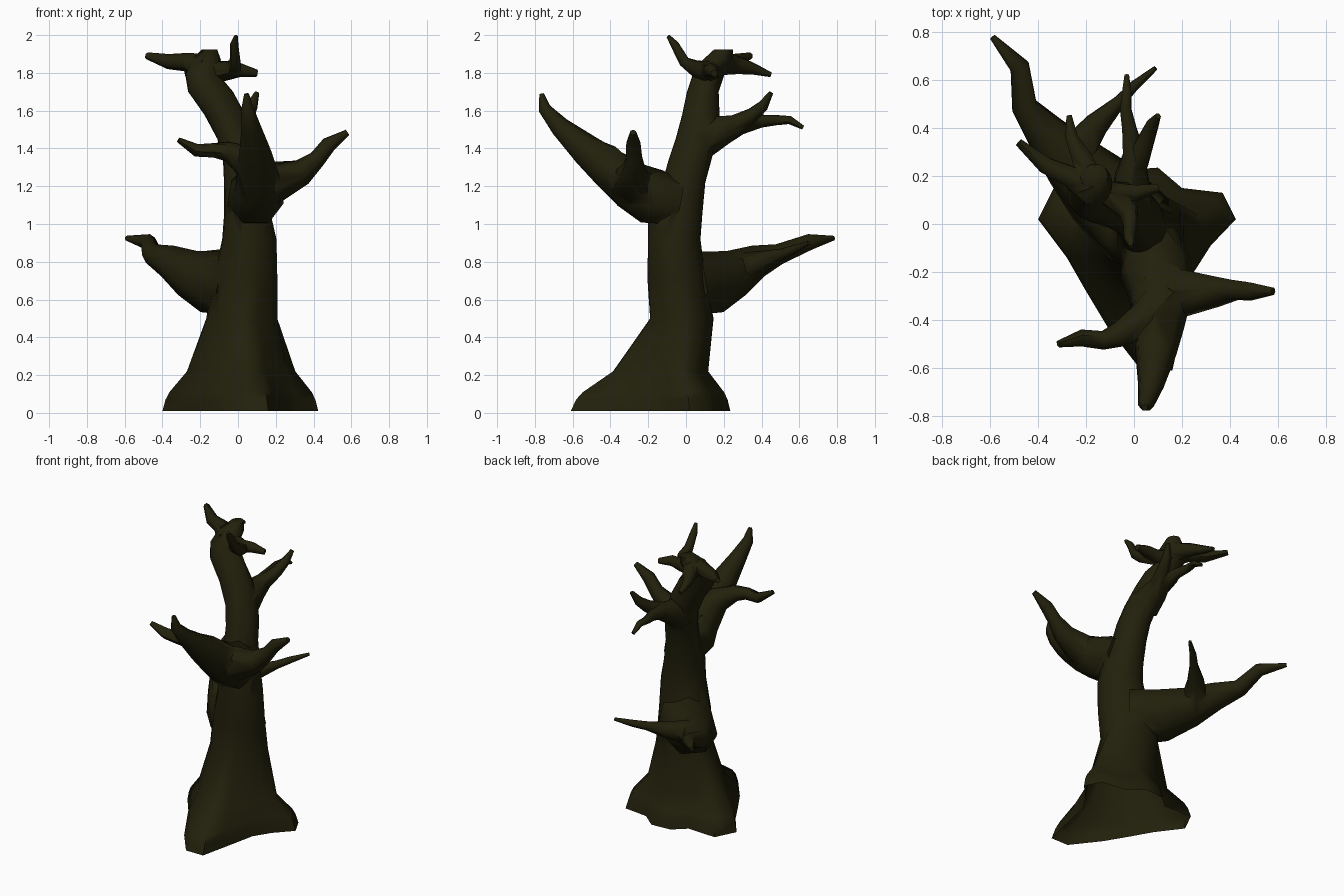
import bpy, bmesh, math
from mathutils import Vector

bark = bpy.data.materials.new("dark olive bark")
bark.diffuse_color = (0.016, 0.0145, 0.0035, 1)


def loft(name, rings):
    """Skin a list of equal-length point rings and cap the ends."""
    bm = bmesh.new()
    vs = [[bm.verts.new(p) for p in r] for r in rings]
    n = len(vs[0])
    for a, b in zip(vs, vs[1:]):
        for i in range(n):
            j = (i + 1) % n
            bm.faces.new((a[i], a[j], b[j], b[i]))
    bm.faces.new(vs[0][::-1])
    bm.faces.new(vs[-1])
    bmesh.ops.recalc_face_normals(bm, faces=bm.faces)
    me = bpy.data.meshes.new(name)
    bm.to_mesh(me)
    bm.free()
    me.materials.append(bark)
    ob = bpy.data.objects.new(name, me)
    bpy.context.collection.objects.link(ob)
    return ob


limbs = []


def branch(name, path, sides=6):
    """Tapered crooked limb; path holds (x, y, z, radius). Its base is buried in the parent."""
    pts = [Vector(p[:3]) for p in path]
    rings, u = [], None
    for i, p in enumerate(pts):
        t = (pts[min(i + 1, len(pts) - 1)] - pts[max(i - 1, 0)]).normalized()
        if u is None:
            u = Vector((0, 0, 1)) if abs(t.z) < 0.9 else Vector((1, 0, 0))
        u = (u - t * u.dot(t)).normalized()
        v = t.cross(u)
        rings.append([p + path[i][3] * (u * math.cos(k * math.tau / sides) + v * math.sin(k * math.tau / sides))
                      for k in range(sides)])
    limbs.append(loft(name, rings))


# Trunk: irregular rooted foot blending into leaning ellipses
foot = [(.425, .02), (.37, .13), (.20, .15), (.10, .235), (-.04, .225), (-.125, .15), (-.33, .16), (-.40, .02),
        (-.28, -.14), (-.20, -.28), (-.11, -.43), (.03, -.61), (.16, -.61), (.20, -.43), (.25, -.2), (.32, -.09)]
ang = [math.atan2(y + .04, x - .02) for x, y in foot]


def ellipse(z, cx, cy, rx, ry):
    return [Vector((cx + rx * math.cos(a), cy + ry * math.sin(a), z)) for a in ang]


rings = []
for z, t in ((.01, 0), (.07, .07), (.11, .16), (.22, .56)):
    rings.append([Vector((x, y, z)).lerp(e, t) for (x, y), e in zip(foot, ellipse(z, .02, -.09, .19, .12))])
for r in ((.50, .02, -.02, .19, .17), (.72, .04, -.05, .17, .155),
          (.92, .06, -.06, .145, .14), (1.05, .05, -.055, .125, .145),
          (1.22, .03, -.01, .105, .115), (1.33, .02, .02, .10, .115),
          (1.45, -.01, .055, .10, .11), (1.58, -.07, .08, .11, .10),
          (1.70, -.145, .09, .12, .085), (1.79, -.19, .12, .09, .085),
          (1.87, -.17, .17, .08, .08), (1.925, -.15, .20, .04, .05)):
    rings.append(ellipse(*r))
tree = loft("tree_trunk_and_limbs", rings)

# Front limb and its two side arms
branch("front_limb", [(.065, -.05, 1.11, .13), (.09, -.18, 1.14, .155), (.11, -.29, 1.20, .135),
                      (.10, -.42, 1.30, .11), (.09, -.53, 1.39, .088), (.07, -.67, 1.515, .055),
                      (.05, -.75, 1.61, .035), (.045, -.765, 1.69, .013)], 7)
branch("front_right_arm", [(.08, -.24, 1.18, .12), (.20, -.29, 1.225, .11), (.34, -.28, 1.275, .07),
                           (.42, -.275, 1.345, .046), (.48, -.28, 1.42, .042), (.58, -.28, 1.485, .017)])
branch("front_left_arm", [(.12, -.33, 1.24, .11), (.04, -.41, 1.335, .09), (-.06, -.46, 1.385, .055),
                          (-.13, -.485, 1.39, .04), (-.22, -.475, 1.39, .036), (-.315, -.50, 1.445, .015)])

# Low limb toward the back left, with one twig
branch("low_back_limb", [(.01, -.01, .68, .18), (-.13, .13, .685, .17), (-.25, .25, .735, .13),
                         (-.36, .37, .80, .09), (-.455, .49, .84, .056), (-.475, .655, .905, .043),
                         (-.59, .78, .925, .013)], 7)
branch("low_back_twig", [(-.25, .29, .76, .09), (-.16, .41, .80, .06), (-.06, .51, .84, .03),
                         (0, .575, .865, .024), (.09, .65, .90, .011)])

# High back limb with a fork
branch("high_back_limb", [(-.01, .08, 1.44, .10), (-.01, .19, 1.495, .08), (0, .29, 1.527, .053),
                          (-.02, .40, 1.545, .034), (-.035, .48, 1.55, .027), (-.03, .55, 1.55, .022),
                          (-.03, .62, 1.51, .011)])
branch("high_back_fork", [(.01, .25, 1.52, .055), (.05, .35, 1.575, .04), (.075, .41, 1.627, .03),
                          (.10, .45, 1.695, .013)])

# Crown twigs
branch("crown_left_twig", [(-.17, .14, 1.825, .075), (-.27, .20, 1.857, .05), (-.37, .245, 1.86, .04),
                           (-.48, .34, 1.89, .019)])
branch("crown_back_twig", [(-.17, .15, 1.855, .07), (-.22, .28, 1.84, .047), (-.26, .36, 1.82, .03),
                           (-.27, .45, 1.79, .013)])
branch("crown_right_twig", [(-.18, .14, 1.82, .07), (-.07, .13, 1.803, .047), (.01, .13, 1.815, .038),
                            (.10, .15, 1.797, .02)])
branch("crown_upright_twig", [(-.10, .12, 1.807, .055), (-.02, .05, 1.822, .046), (-.015, -.01, 1.86, .03),
                              (-.02, -.06, 1.95, .023), (-.01, -.095, 1.995, .01)])

# Fuse the limbs into the trunk so that no buried surface remains
bpy.context.view_layer.objects.active = tree
for limb in limbs:
    m = tree.modifiers.new("join", 'BOOLEAN')
    m.operation, m.solver, m.object = 'UNION', 'EXACT', limb
    bpy.ops.object.modifier_apply(modifier=m.name)
    bpy.data.objects.remove(limb)

# Open underside
bm = bmesh.new()
bm.from_mesh(tree.data)
bmesh.ops.delete(bm, geom=[f for f in bm.faces if f.calc_center_median().z < .015 and abs(f.normal.z) > .9],
                 context='FACES_ONLY')
bm.to_mesh(tree.data)
bm.free()
tree.select_set(True)
bpy.ops.object.shade_smooth_by_angle(angle=math.radians(60))
